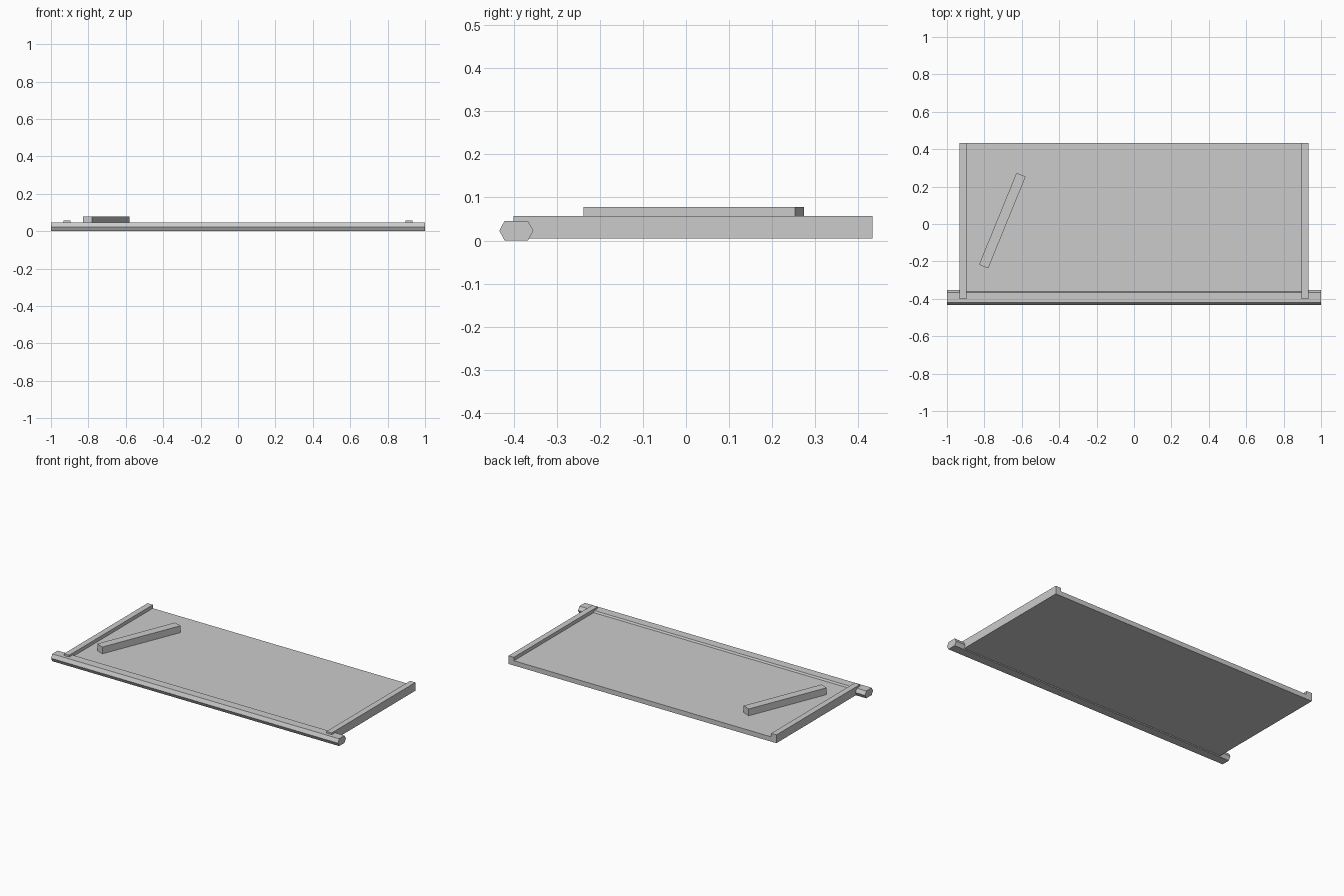
import bpy, bmesh, math
from mathutils import Matrix

if "Cube" in bpy.data.objects:
    bpy.data.objects.remove(bpy.data.objects["Cube"])


def make_object(name, bm):
    bmesh.ops.recalc_face_normals(bm, faces=bm.faces)
    mesh = bpy.data.meshes.new(name)
    bm.to_mesh(mesh)
    bm.free()
    obj = bpy.data.objects.new(name, mesh)
    bpy.context.collection.objects.link(obj)
    return obj


def box(name, centre, size, angle=0.0):
    bm = bmesh.new()
    m = (Matrix.Translation(centre) @ Matrix.Rotation(angle, 4, 'Z')
         @ Matrix.Diagonal((*size, 1)))
    bmesh.ops.create_cube(bm, size=1, matrix=m)
    return make_object(name, bm)


def prism_x(name, profile, x0, x1):
    bm = bmesh.new()
    face = bm.faces.new([bm.verts.new((x0, y, z)) for y, z in profile])
    ext = bmesh.ops.extrude_face_region(bm, geom=[face], use_keep_orig=True)
    moved = [v for v in ext["geom"] if isinstance(v, bmesh.types.BMVert)]
    bmesh.ops.translate(bm, verts=moved, vec=(x1 - x0, 0, 0))
    return make_object(name, bm)


# Flat panel between the rails
box("panel", (0, 0.0215, 0.02), (1.80, 0.823, 0.03))

# Raised rails on both sides
for side, label in ((-1, "left"), (1, "right")):
    box(label + "_rail", (side * 0.915, 0.0165, 0.031), (0.037, 0.833, 0.052))

# Six-sided bar along the front edge
bar = [(-0.433, 0.023), (-0.421, 0), (-0.367, 0),
       (-0.354, 0.023), (-0.367, 0.046), (-0.421, 0.046)]
prism_x("front_bar", bar, -1.0, 1.0)

# Loose slanted stick lying on the panel
box("slanted_stick", (-0.704, 0.018, 0.0565), (0.53, 0.053, 0.043),
    math.radians(67.8))
